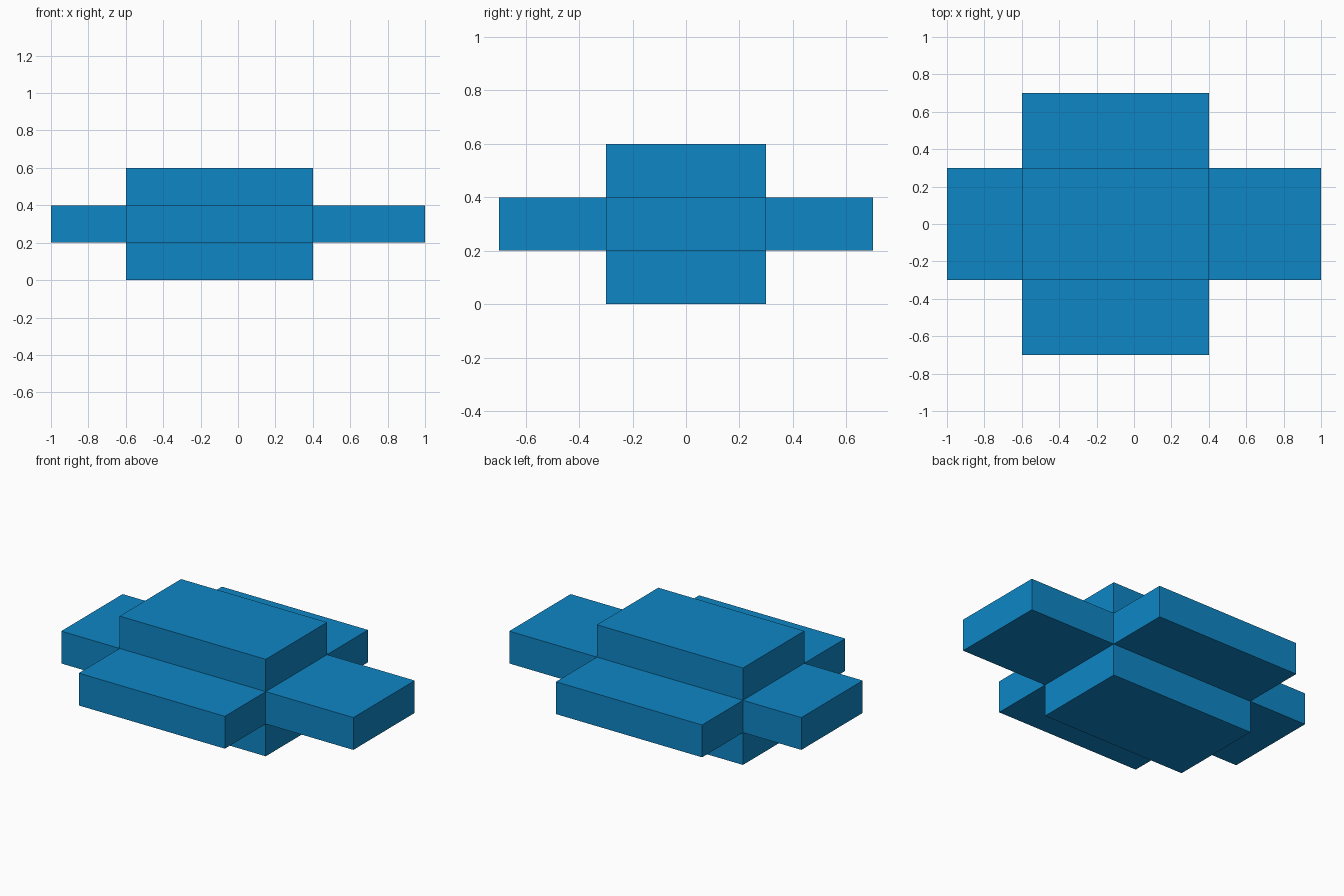
import bpy, bmesh
from mathutils import Matrix, Vector

if "Cube" in bpy.data.objects:
    bpy.data.objects.remove(bpy.data.objects["Cube"])

blue = bpy.data.materials.new("blue")
blue.diffuse_color = (0.0044, 0.238, 0.56, 1)
blue.use_nodes = True
blue.node_tree.nodes["Principled BSDF"].inputs["Base Color"].default_value = blue.diffuse_color

# Core block, 1.0 x 0.6 x 0.2, offset along x
bm = bmesh.new()
place = Matrix.Translation((-0.1, 0, 0.3)) @ Matrix.Diagonal((1.0, 0.6, 0.2, 1))
bmesh.ops.create_cube(bm, size=1, matrix=place)
bm.normal_update()


def arm_length(n):
    """Length of the arm that grows out of the core in direction n."""
    if abs(n.x) > 0.5:
        return 0.6 if n.x > 0 else 0.4
    return 0.4 if abs(n.y) > 0.5 else 0.2


# Six arms, each grown straight out of one face of the core
directions = [f.normal.copy() for f in bm.faces]
arms = bmesh.ops.extrude_discrete_faces(bm, faces=bm.faces[:])["faces"]
for cap, n in zip(arms, [f.normal.copy() for f in arms]):
    if n.length < 0.5:
        cap.normal_update()
        n = cap.normal.copy()
    bmesh.ops.translate(bm, verts=cap.verts[:], vec=Vector(n) * arm_length(n))
bm.normal_update()

mesh = bpy.data.meshes.new("cross_block")
bm.to_mesh(mesh)
bm.free()
mesh.materials.append(blue)
cross = bpy.data.objects.new("cross_block", mesh)
bpy.context.collection.objects.link(cross)
